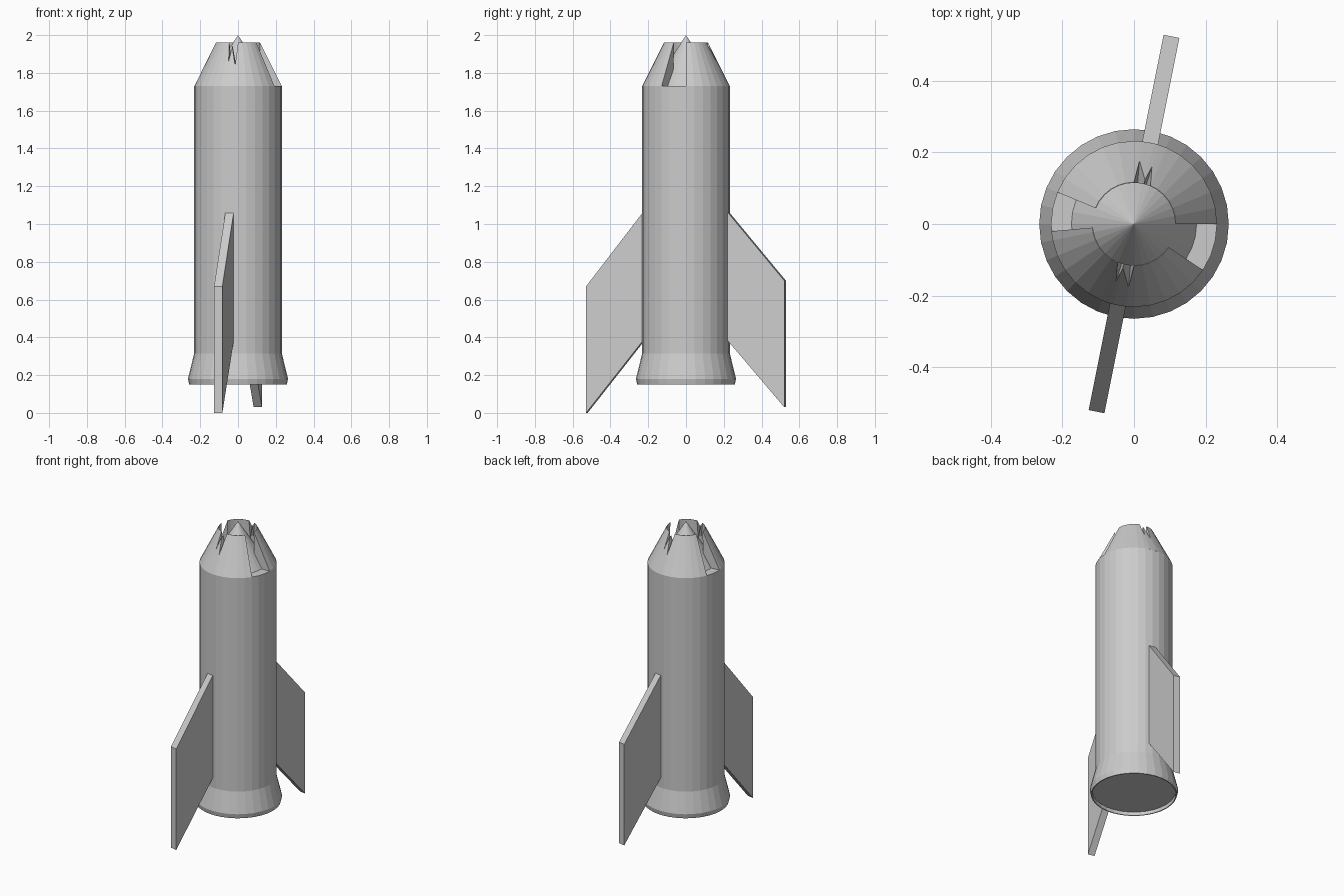
import bpy, bmesh
from math import sin, cos, radians

if "Cube" in bpy.data.objects:
    bpy.data.objects.remove(bpy.data.objects["Cube"])

SIDES = 32
STEP = 360 / SIDES


def polar(r, deg, z):
    return (r * cos(radians(deg)), r * sin(radians(deg)), z)


def finish(name, bm):
    bmesh.ops.recalc_face_normals(bm, faces=bm.faces)
    mesh = bpy.data.meshes.new(name)
    bm.to_mesh(mesh)
    bm.free()
    obj = bpy.data.objects.new(name, mesh)
    bpy.context.collection.objects.link(obj)
    return obj


def lathe(name, profile):
    """Revolve an (r, z) profile; r = 0 makes a pole, other ends are capped."""
    bm = bmesh.new()
    rings = []
    for r, z in profile:
        if r == 0:
            rings.append([bm.verts.new((0, 0, z))] * SIDES)
        else:
            rings.append([bm.verts.new(polar(r, i * STEP, z)) for i in range(SIDES)])
    for low, high in zip(rings, rings[1:]):
        for i in range(SIDES):
            j = (i + 1) % SIDES
            corners = [low[i], low[j], high[j], high[i]]
            bm.faces.new(list(dict.fromkeys(corners)))
    for ring, (r, z) in ((rings[0], profile[0]), (rings[-1], profile[-1])):
        if r:
            bm.faces.new(ring)
    return finish(name, bm)


# Body tube with flared skirt and slightly recessed base
lathe("body", [(0.25, 0.172), (0.252, 0.15), (0.258, 0.15), (0.265, 0.18),
               (0.232, 0.315), (0.232, 1.73)])

# Inner pointed cone
lathe("inner_cone", [(0.175, 1.73), (0, 2.0)])

# Broken outer nose shell: each column is (angle, top height)
TOP = 1.96
CRACK = [(66.8, TOP), (72.6, 1.86), (76, 1.94), (85, 1.84), (90, TOP)]


def nose_shell(name, start, end, crack_turn):
    crack = [(a + crack_turn, z) for a, z in CRACK]
    angles = {start, end} | {i * STEP for i in range(SIDES) if start < i * STEP < end}
    columns = [(a, TOP) for a in angles if not crack[0][0] - 1 < a < crack[-1][0] + 1]
    columns = sorted(columns + crack)
    bm = bmesh.new()
    rows = []
    for a, z in columns:
        outer = 0.232 - (z - 1.73) * 0.115 / 0.23
        section = [(0.232, 1.73), (outer, z), (0.115, z), (0.118, 1.82), (0.172, 1.73)]
        rows.append([bm.verts.new(polar(r, a, h)) for r, h in section])
    for one, two in zip(rows, rows[1:]):
        for k in range(5):
            n = (k + 1) % 5
            bm.faces.new((one[k], two[k], two[n], one[n]))
    bm.faces.new(rows[0])
    bm.faces.new(rows[-1])
    finish(name, bm)


nose_shell("nose_shell_back", 0, 157.5, 0)
nose_shell("nose_shell_front", 185, 326.25, 180)


# Swept fins
def fin(name, deg, drop):
    outline = [(0.21, 1.085), (0.535, 0.70 - drop), (0.535, 0.03 - drop), (0.21, 0.405)]
    bm = bmesh.new()
    c, s = cos(radians(deg)), sin(radians(deg))
    sides = []
    for t in (-0.0225, 0.0225):
        sides.append([bm.verts.new((r * c - t * s, r * s + t * c, z)) for r, z in outline])
        bm.faces.new(sides[-1])
    for k in range(4):
        n = (k + 1) % 4
        bm.faces.new((sides[0][k], sides[0][n], sides[1][n], sides[1][k]))
    finish(name, bm)


fin("back_fin", 78.7, 0.0)
fin("front_fin", 258.7, 0.03)
